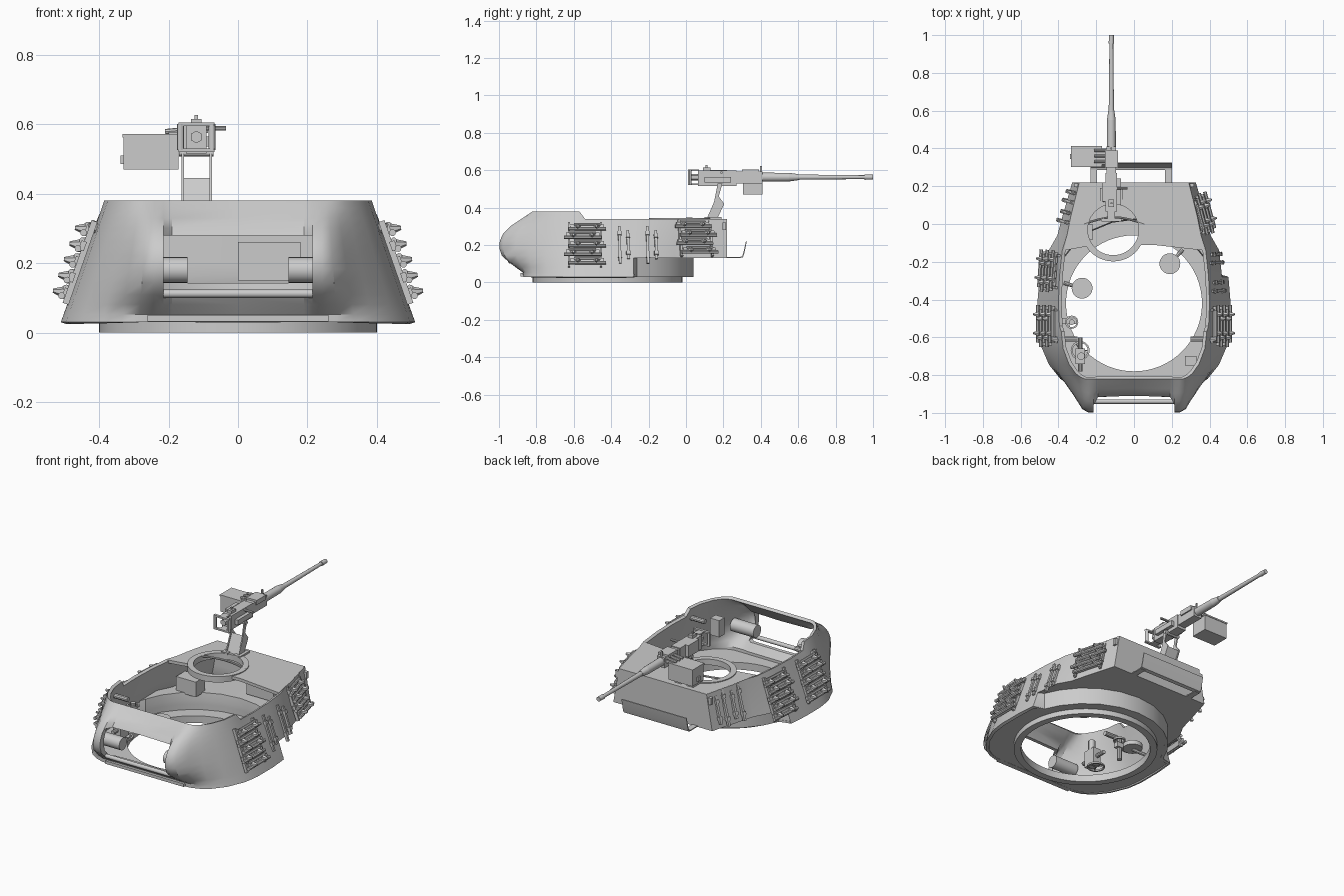
import bpy, bmesh, math
from mathutils import Vector, Matrix

if "Cube" in bpy.data.objects:
    bpy.data.objects.remove(bpy.data.objects["Cube"])

I4 = Matrix.Identity(4)


def obj(name, bm, angle=30, recalc=True):
    if recalc:
        bmesh.ops.recalc_face_normals(bm, faces=bm.faces)
    me = bpy.data.meshes.new(name)
    bm.to_mesh(me)
    bm.free()
    o = bpy.data.objects.new(name, me)
    bpy.context.collection.objects.link(o)
    smooth(o, angle)
    return o


def smooth(o, angle=30):
    bpy.ops.object.select_all(action='DESELECT')
    o.select_set(True)
    bpy.context.view_layer.objects.active = o
    bpy.ops.object.shade_smooth_by_angle(angle=math.radians(angle))


def box(bm, x0, x1, y0, y1, z0, z1, M=I4):
    T = Matrix.Translation(((x0 + x1) / 2, (y0 + y1) / 2, (z0 + z1) / 2))
    S = Matrix.Diagonal((x1 - x0, y1 - y0, z1 - z0, 1))
    bmesh.ops.create_cube(bm, size=1, matrix=M @ T @ S)


def cyl(bm, a, b, r, r2=None, seg=16, M=I4):
    a, b = Vector(a), Vector(b)
    R = (b - a).to_track_quat('Z', 'Y').to_matrix().to_4x4()
    bmesh.ops.create_cone(bm, cap_ends=True, segments=seg, radius1=r, radius2=r if r2 is None else r2,
                          depth=(b - a).length, matrix=M @ Matrix.Translation((a + b) / 2) @ R)


def prism(bm, pts, axis, d):
    """Closed polygon of 3D points extruded along a vector."""
    f = bm.faces.new([bm.verts.new(p) for p in pts])
    g = bmesh.ops.extrude_face_region(bm, geom=[f])
    bmesh.ops.translate(bm, vec=Vector(axis) * d, verts=[v for v in g['geom'] if isinstance(v, bmesh.types.BMVert)])


def ring(bm, cx, cy, ro, ri, z0, z1, seg=64):
    rows = []
    for r, z in ((ro, z0), (ro, z1), (ri, z1), (ri, z0)):
        rows.append([bm.verts.new((cx + r * math.cos(2 * math.pi * i / seg), cy + r * math.sin(2 * math.pi * i / seg), z))
                     for i in range(seg)])
    for k in range(4):
        for i in range(seg):
            j = (i + 1) % seg
            bm.faces.new((rows[k][i], rows[k][j], rows[(k + 1) % 4][j], rows[(k + 1) % 4][i]))


def cut(o, bm):
    c = obj('cutter', bm)
    c.hide_render = True
    m = o.modifiers.new('cut', 'BOOLEAN')
    m.operation, m.object, m.solver = 'DIFFERENCE', c, 'EXACT'
    bpy.context.view_layer.objects.active = o
    bpy.ops.object.modifier_apply(modifier='cut')
    bpy.data.objects.remove(c)
    smooth(o)


# half outline, front centre to rear centre: bottom x, y, top x, y, nose bulge
HALF = [(0, -.87, 0, -.82, .6), (.19, -.87, .19, -.82, .65), (.215, -.87, .215, -.82, 1), (.245, -.87, .24, -.82, 1),
        (.285, -.87, .26, -.82, .88), (.335, -.855, .285, -.81, .52), (.39, -.82, .31, -.79, .22),
        (.45, -.745, .345, -.74, .05), (.495, -.64, .375, -.66, 0), (.505, -.58, .385, -.57, 0),
        (.51, -.54, .395, -.54, 0), (.51, -.4, .4, -.42, 0), (.5, -.28, .395, -.28, 0), (.485, -.14, .38, -.14, 0),
        (.43, -.06, .355, -.06, 0), (.4, .04, .335, .04, 0), (.345, .22, .29, .22, 0), (.17, .22, .17, .22, 0),
        (0, .22, 0, .22, 0)]
NOSE = [(.03, 0), (.05, 0), (.1, .5), (.15, .9), (.2, 1), (.25, .97), (.3, .7), (.34, .35), (.38, 0)]
LOW = {13: 70, 14: 58, 15: 44, 16: 30, 17: 15, 18: 0}


def nose(z):
    for (a, u), (b, v) in zip(NOSE, NOSE[1:]):
        if z <= b:
            return u + (v - u) * (z - a) / (b - a)
    return 0


def outline(zn, low=False):
    s, pts = (zn - .03) / .31, []
    for i, (bx, by, tx, ty, b) in enumerate(HALF):
        z = .03 + s * ((.38 if i < 10 else .34) - .03)
        x, y = bx + (tx - bx) * s, by + (ty - by) * s - .155 * b * nose(z)
        if low and i in LOW:
            z, a = zn, math.radians(LOW[i])
            x, y = .46 * math.sin(a), -.42 + .46 * math.cos(a)
        pts.append((x, y, z))
    return pts + [(-x, y, z) for x, y, z in pts[-2:0:-1]]


# turret shell: lofted walls with round lower body under the rear overhang
bm = bmesh.new()
levels = [outline(z, True) for z in (.03, .05, .075, .1, .13)]
levels += [outline(z) for z in (.13, .165, .2, .235, .27, .295, .32, .34)]
rows = [[bm.verts.new(p) for p in l] for l in levels]
n = len(rows[0])
for a, b in zip(rows, rows[1:]):
    for i in range(n):
        j = (i + 1) % n
        bm.faces.new((a[i], a[j], b[j], b[i]))
bmesh.ops.remove_doubles(bm, verts=bm.verts, dist=1e-4)
shell = obj('turret_shell', bm, recalc=False)
m = shell.modifiers.new('wall', 'SOLIDIFY')
m.thickness, m.offset = .018, -1
bpy.context.view_layer.objects.active = shell
bpy.ops.object.modifier_apply(modifier='wall')
bm = bmesh.new()
box(bm, -.215, .215, -1.2, -.7, .1, .28)
cut(shell, bm)

# floor plate and turret ring
bm = bmesh.new()
prism(bm, [(x * .99, y * .99, .031) for x, y, z in levels[0]], (0, 0, 1), .012)
floor = obj('floor_plate', bm)
bm = bmesh.new()
cyl(bm, (0, -.42, -.1), (0, -.42, .2), .36, seg=64)
cut(floor, bm)
bm = bmesh.new()
ring(bm, 0, -.42, .4, .36, 0, .035)
obj('turret_ring', bm)

# rear roof plate with hatch hole, then hatch ring
HX, HY = -.11, -.03
bm = bmesh.new()
side = [(.37, -.14), (.353, -.06), (.333, .04), (.288, .218)]
prism(bm, [(x, y, .322) for x, y in side] + [(-x, y, .322) for x, y in side[::-1]] + [(-.2, -.11, .322), (.1, -.11, .322)],
      (0, 0, 1), .018)
roof = obj('roof_plate', bm)
bm = bmesh.new()
cyl(bm, (HX, HY, .2), (HX, HY, .5), .15, seg=48)
cut(roof, bm)
bm = bmesh.new()
ring(bm, HX, HY, .168, .135, .31, .345, 48)
obj('hatch_ring', bm)

# front opening: bottom rod, lip, trunnions
bm = bmesh.new()
cyl(bm, (-.215, -.94, .112), (.215, -.94, .112), .012)
box(bm, -.26, .26, -.885, -.86, .032, .05)
obj('front_sill', bm)
bm = bmesh.new()
for s in (-1, 1):
    cyl(bm, (s * .145, -.88, .18), (s * .3, -.88, .18), .037, seg=24)
obj('gun_trunnions', bm)


# side fittings in wall coordinates: u along the hull, w up the wall, n outward
def wall(s, x, y, z, slope):
    u, w = Vector((slope, 1, 0)).normalized(), Vector((-.35, 0, 1)).normalized()
    nn = u.cross(w).normalized()
    w = nn.cross(u)
    M = Matrix.Translation((x, y, z)) @ Matrix((u, w, nn)).transposed().to_4x4()
    return Matrix.Diagonal((s, 1, 1, 1)) @ M


def rack(name, M, count):
    bm = bmesh.new()
    for k in range(count):
        w, o = (k - (count - 1) / 2) * .048, .012 * (-1) ** k
        box(bm, -.09 + o, .09 + o, w - .014, w + .014, .006, .022, M)
        cyl(bm, (-.1 + o, w - .012, .024), (.1 + o, w - .012, .024), .01, seg=8, M=M)
        cyl(bm, (-.07 + o, w + .014, .02), (.07 + o, w + .014, .02), .009, seg=8, M=M)
        for u in (-.05, .05):
            cyl(bm, (u + o, w, .02), (u + o, w - .006, .052), .018, .006, 6, M)
    h = count * .024 + .006
    for u in (-.085, .085):
        box(bm, u - .006, u + .006, -h, h, -.004, .014, M)
    obj(name, bm)


def slats(name, M, us):
    bm = bmesh.new()
    for i, u in enumerate(us):
        h = .105 if i % 2 == 0 else .08
        box(bm, u - .007, u + .007, -h, h, -.004, .012, M)
        for w in (-h * .6, h * .6):
            box(bm, u - .011, u + .011, w - .01, w + .01, -.004, .018, M)
    obj(name, bm)


for s, nm in ((1, 'right'), (-1, 'left')):
    rack('front_link_rack_' + nm, wall(s, .45, -.54, .2, 0), 5)
rack('rear_link_rack_right', wall(1, .356, .05, .235, -.27), 4)
rack('mid_link_rack_left', wall(-1, .44, -.25, .2, -.07), 5)
slats('slats_right', wall(1, .438, -.26, .2, -.07), (-.095, -.05, .055, .1))
slats('slats_left', wall(-1, .352, .07, .235, -.27), (-.06, -.01, .05, .1))
bm = bmesh.new()
for s in (-1, 1):
    box(bm, s * .305 - .012, s * .305 + .012, .195, .215, .28, .32)
    cyl(bm, (s * .3, -.74 + .13, .3), (s * .43, -.61, .3), .014, seg=10)
obj('lifting_eyes', bm)

# rear stowage tray: curled band on two arms
bm = bmesh.new()
prof = [(.285, .13), (.305, .135), (.313, .16), (.325, .22), (.321, .222), (.308, .165), (.3, .14), (.285, .135)]
prism(bm, [(-.23, y, z) for y, z in prof], (1, 0, 0), .43)
for x in (-.23, .165):
    box(bm, x, x + .035, .21, .295, .13, .136)
obj('rear_tray', bm)

# machine gun: barrel and jacket
GX, GZ = -.12, .563
bm = bmesh.new()
for y0, y1, a, b in ((.4, .55, .024, .023), (.55, .6, .023, .016), (.6, .97, .014, .01), (.955, 1, .014, .013)):
    cyl(bm, (GX, y0, GZ), (GX, y1, GZ), a, b)
obj('gun_barrel', bm)
# receiver, cover, sights, charging handle
bm = bmesh.new()
box(bm, GX - .03, GX + .03, .065, .27, .515, .598)
box(bm, GX - .026, GX + .026, .26, .41, .53, .592)
box(bm, GX - .034, GX + .034, .3, .39, .575, .603)
box(bm, GX - .015, GX + .015, .09, .13, .595, .615)
box(bm, GX - .005, GX + .005, .105, .115, .61, .627)
box(bm, GX - .004, GX + .004, .395, .405, .59, .622)
box(bm, GX + .028, GX + .05, .1, .24, .535, .565)
box(bm, GX - .05, GX - .028, .12, .22, .53, .6)
cyl(bm, (GX, .19, .588), (GX + .085, .19, .588), .007, seg=10)
cyl(bm, (GX, .03, GZ), (GX, .07, GZ), .018, seg=6)
obj('gun_receiver', bm)
# twin grips
bm = bmesh.new()
for s in (-1, 1):
    cyl(bm, (GX + s * .045, .02, .525), (GX + s * .045, .02, .6), .01, seg=12)
for z in (.525, .6):
    box(bm, GX - .052, GX + .052, .012, .028, z - .005, z + .005)
    box(bm, GX - .02, GX + .02, .02, .07, z - .005, z + .003)
obj('gun_grips', bm)
# ammunition box and feed tray
bm = bmesh.new()
box(bm, -.33, -.172, .305, .41, .47, .565)
box(bm, -.333, -.169, .302, .413, .562, .571)
box(bm, -.338, -.328, .345, .37, .485, .51)
box(bm, -.2, -.14, .315, .4, .56, .578)
for y in (.33, .36, .39):
    cyl(bm, (-.21, y, .578), (-.14, y, .585), .008, seg=8)
obj('ammo_box', bm)
# raked gun mount
bm = bmesh.new()
for x in (-.163, -.082):
    prism(bm, [(x, .11, .338), (x, .165, .338), (x, .205, .42), (x, .175, .46), (x, .195, .53), (x, .17, .53), (x, .15, .43)],
          (1, 0, 0), .007)
    box(bm, x - .018, x + .025, .1, .19, .338, .35)
prism(bm, [(-.16, .12, .345), (-.16, .16, .345), (-.16, .2, .42), (-.16, .165, .445)], (1, 0, 0), .082)
cyl(bm, (-.17, .182, .518), (-.07, .182, .518), .011, seg=12)
obj('gun_mount', bm)
# curved hatch bar
bm = bmesh.new()
for k in range(8):
    p = [(-.265 + .04 * i, .0 + .035 * math.sin(math.pi * i / 8), .34) for i in (k, k + 1)]
    cyl(bm, p[0], p[1], .006, seg=8)
obj('hatch_bar', bm)

# crew seats
for x, y, nm in ((-.275, -.34, 'left'), (.19, -.21, 'right')):
    bm = bmesh.new()
    cyl(bm, (x, y, .07), (x, y, .095), .055, seg=32)
    d = Vector((x, y + .42, 0)).normalized() * .1
    cyl(bm, (x, y, .065), (x + d.x, y + d.y, .045), .01, seg=8)
    obj('crew_seat_' + nm, bm)
# interior boxes and aiming gear with handwheels
bm = bmesh.new()
box(bm, -.35, -.22, -.085, .0, .135, .225)
box(bm, .0, .18, .08, .18, .15, .26)
box(bm, .27, .33, -.75, -.7, .18, .28, Matrix.Identity(4))
obj('radio_boxes', bm)
bm = bmesh.new()
box(bm, -.31, -.26, -.74, -.66, .12, .22)
cyl(bm, (-.285, -.78, .17), (-.285, -.6, .17), .012, seg=10)
cyl(bm, (-.28, -.7, .2), (-.28, -.7, .28), .02, seg=12)
box(bm, -.39, -.3, -.53, -.5, .17, .2)
cyl(bm, (-.33, -.52, .1), (-.33, -.52, .24), .015, seg=10)
ring(bm, -.285, -.67, .05, .04, .1, .11, 24)
ring(bm, -.33, -.52, .035, .026, .22, .23, 20)
for a in (0, 2.1, 4.2):
    cyl(bm, (-.285, -.67, .105), (-.285 + .045 * math.cos(a), -.67 + .045 * math.sin(a), .105), .004, seg=6)
obj('aiming_gear', bm)
